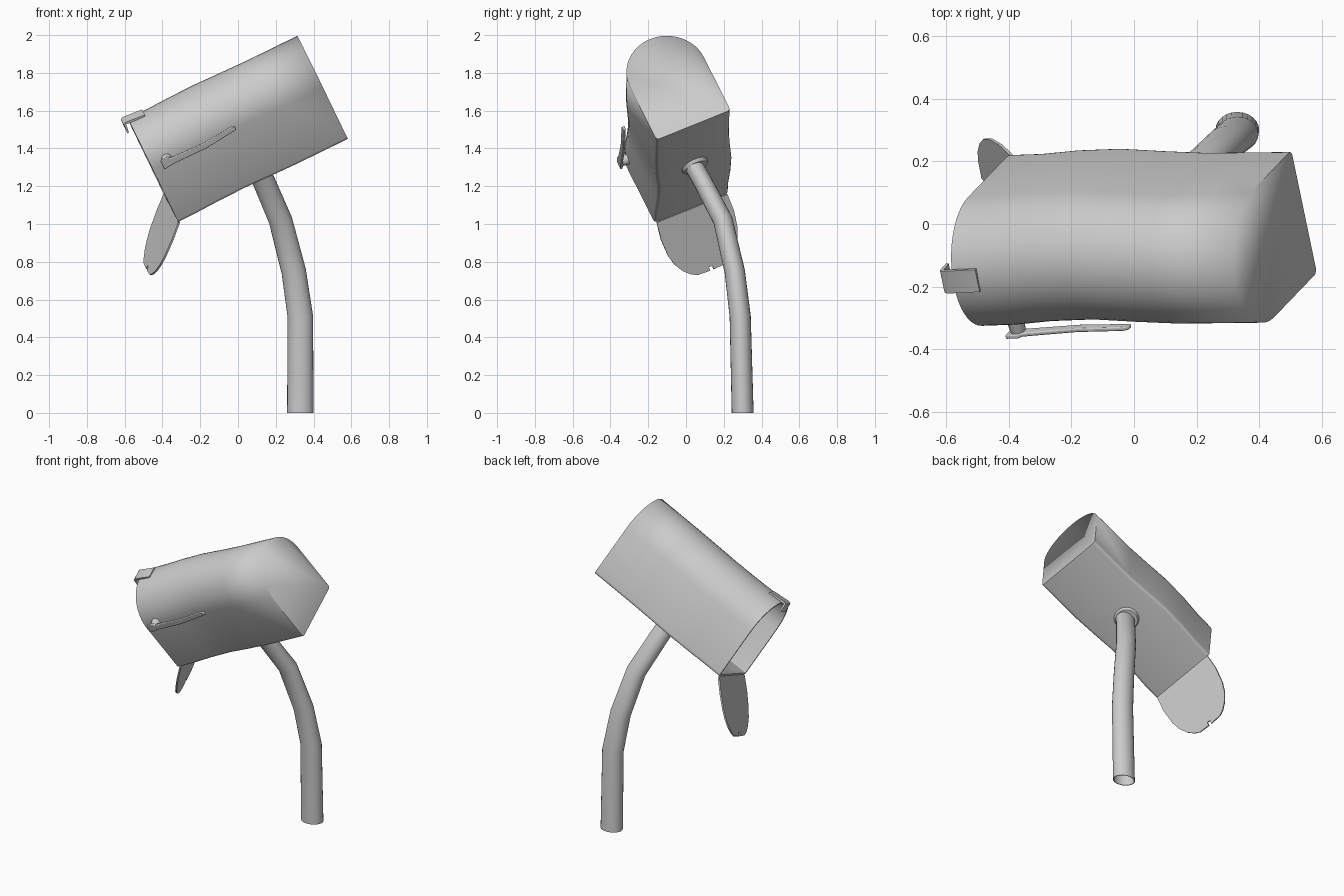
import bpy, bmesh, math
from mathutils import Vector, Matrix

if "Cube" in bpy.data.objects:
    bpy.data.objects.remove(bpy.data.objects["Cube"])

grey = bpy.data.materials.new("plain_grey")
grey.diffuse_color = (0.6, 0.6, 0.6, 1)
grey.use_nodes = True
grey.node_tree.nodes["Principled BSDF"].inputs["Base Color"].default_value = grey.diffuse_color

# Tilted box frame: x = length, y = width, z = box up; origin mid front bottom edge
L = Vector((0.90, 0.01, 0.44)).normalized()
W = Vector((-0.175, 0.907, 0.372))
W = (W - L * W.dot(L)).normalized()
U = L.cross(W)
FRAME = Matrix((L, W, U)).transposed().to_4x4()
FRAME.translation = Vector((-0.355, 0.03, 1.085))
HALF, ARCH = 0.215, 0.34


def finish(name, bm, frame=True, thick=0.0, angle=40, soft=None):
    """Turn a bmesh into a named object with smooth faces and sharp corners."""
    bmesh.ops.recalc_face_normals(bm, faces=bm.faces)
    for f in bm.faces:
        f.smooth = True
    for e in bm.edges:
        if e.is_boundary or e.calc_face_angle(0) > math.radians(angle):
            e.smooth = bool(soft and soft(e))
    if frame:
        bm.transform(FRAME)
    me = bpy.data.meshes.new(name)
    bm.to_mesh(me)
    bm.free()
    me.materials.append(grey)
    ob = bpy.data.objects.new(name, me)
    bpy.context.collection.objects.link(ob)
    if thick:
        m = ob.modifiers.new("thickness", 'SOLIDIFY')
        m.thickness = thick
        m.offset = -1
    return ob


def loft(bm, rings, closed=True):
    """Join successive rings of points with quads; return the vertex rings."""
    vs = [[bm.verts.new(p) for p in r] for r in rings]
    for a, b in zip(vs, vs[1:]):
        n = len(a)
        for i in range(n if closed else n - 1):
            j = (i + 1) % n
            bm.faces.new((a[i], a[j], b[j], b[i]))
    return vs


def prism(name, pts, depth, **kw):
    """Solid from a planar outline and a depth vector."""
    bm = bmesh.new()
    a, b = loft(bm, [pts, [Vector(p) + Vector(depth) for p in pts]])
    bm.faces.new(a)
    bm.faces.new(b)
    return finish(name, bm, **kw)


def arc(cy, cz, r, a0, a1, n):
    return [(cy + r * math.cos(math.radians(a0 + (a1 - a0) * i / n)),
             cz + r * math.sin(math.radians(a0 + (a1 - a0) * i / n))) for i in range(n + 1)]


# Box shell: arched section, slight sideways wobble, open front, closed back
rc = 0.018
section = (arc(HALF - rc, rc, rc, -90, 0, 3) + arc(0, ARCH, HALF, 0, 180, 24)
           + arc(-HALF + rc, rc, rc, 180, 270, 3))
bm = bmesh.new()
rows = [(0, 0), (0.12, 0.003), (0.25, 0.014), (0.4, 0.018), (0.55, 0.008), (0.7, 0), (1.0, 0)]
rings = loft(bm, [[(t, y + s, z) for y, z in section] for t, s in rows])
bm.faces.new(rings[-1])
finish("box_shell", bm, thick=0.012,
       soft=lambda e: all(v.co.x > 0.99 and v.co.z > ARCH - 0.05 for v in e.verts))

# Door hanging open from the front bottom edge, with a small notch at its tip
half_out = [(0, 0.205), (0.10, 0.212), (0.20, 0.202), (0.26, 0.183), (0.31, 0.152),
            (0.345, 0.115), (0.363, 0.08), (0.366, 0.010), (0.345, 0.010)]
s = math.sqrt(0.5)
outline = half_out + [(d, -w) for d, w in reversed(half_out)]
prism("door", [(-s * d, w, -s * d) for d, w in outline], (0.010 * s, 0, -0.010 * s))

# Latch tab on the top front, with a lip turned down over the opening
top = HALF + ARCH
tab = [(0.09, top - 0.004), (0.09, top + 0.006), (-0.02, top + 0.016), (-0.034, top + 0.008),
       (-0.036, top - 0.045), (-0.026, top - 0.045), (-0.022, top + 0.004)]
prism("latch_tab", [(x, -0.018, z) for x, z in tab], (0, 0.078, 0))

# Signal flag lying along the side
flag = [(0.055, 0.335), (0.055, 0.388), (0.10, 0.392), (0.11, 0.378), (0.30, 0.366),
        (0.47, 0.378), (0.49, 0.37), (0.49, 0.35), (0.30, 0.333), (0.12, 0.340)]
ob = prism("flag_arm", [(x, -0.262 + 0.045 * (x - 0.055), z) for x, z in flag], (0, 0.014, 0))
bv = ob.modifiers.new("soft_edges", 'BEVEL')
bv.width = 0.004
bv.segments = 2


def disc(name, centre, axis, r0, r1, depth):
    bm = bmesh.new()
    bmesh.ops.create_cone(bm, cap_ends=True, segments=24, radius1=r0, radius2=r1, depth=depth)
    bm.transform(Matrix.Translation(centre) @ Vector((0, 0, 1)).rotation_difference(Vector(axis)).to_matrix().to_4x4())
    return finish(name, bm)


disc("flag_pivot", (0.09, -0.232, 0.36), (0, 1, 0), 0.022, 0.030, 0.05)

# Bent post, open at the foot
path = [Vector(p) for p in ((0.33, 0.30, 0), (0.33, 0.287, 0.51), (0.295, 0.258, 0.75),
                            (0.225, 0.195, 1.02), (0.135, 0.085, 1.23), (0.105, 0.045, 1.30))]
rings = []
for i, p in enumerate(path):
    t = (path[min(i + 1, 5)] - path[max(i - 1, 0)]).normalized()
    if i == 0:
        t = Vector((0, 0, 1))
    ax = (Vector((1, 0, 0)) - t * t.x).normalized()
    ay = t.cross(ax)
    k = 1 - 0.14 * min(i, 4) / 4
    rings.append([p + k * (ax * 0.070 * math.cos(a) + ay * 0.058 * math.sin(a))
                  for a in (2 * math.pi * j / 24 for j in range(24))])
bm = bmesh.new()
v = loft(bm, rings)
bm.faces.new(v[-1])
finish("post", bm, frame=False, thick=0.004)

# Flange where the post meets the box floor
disc("post_flange", (0.505, 0.012, -0.008), (0, 0, 1), 0.066, 0.076, 0.02)
